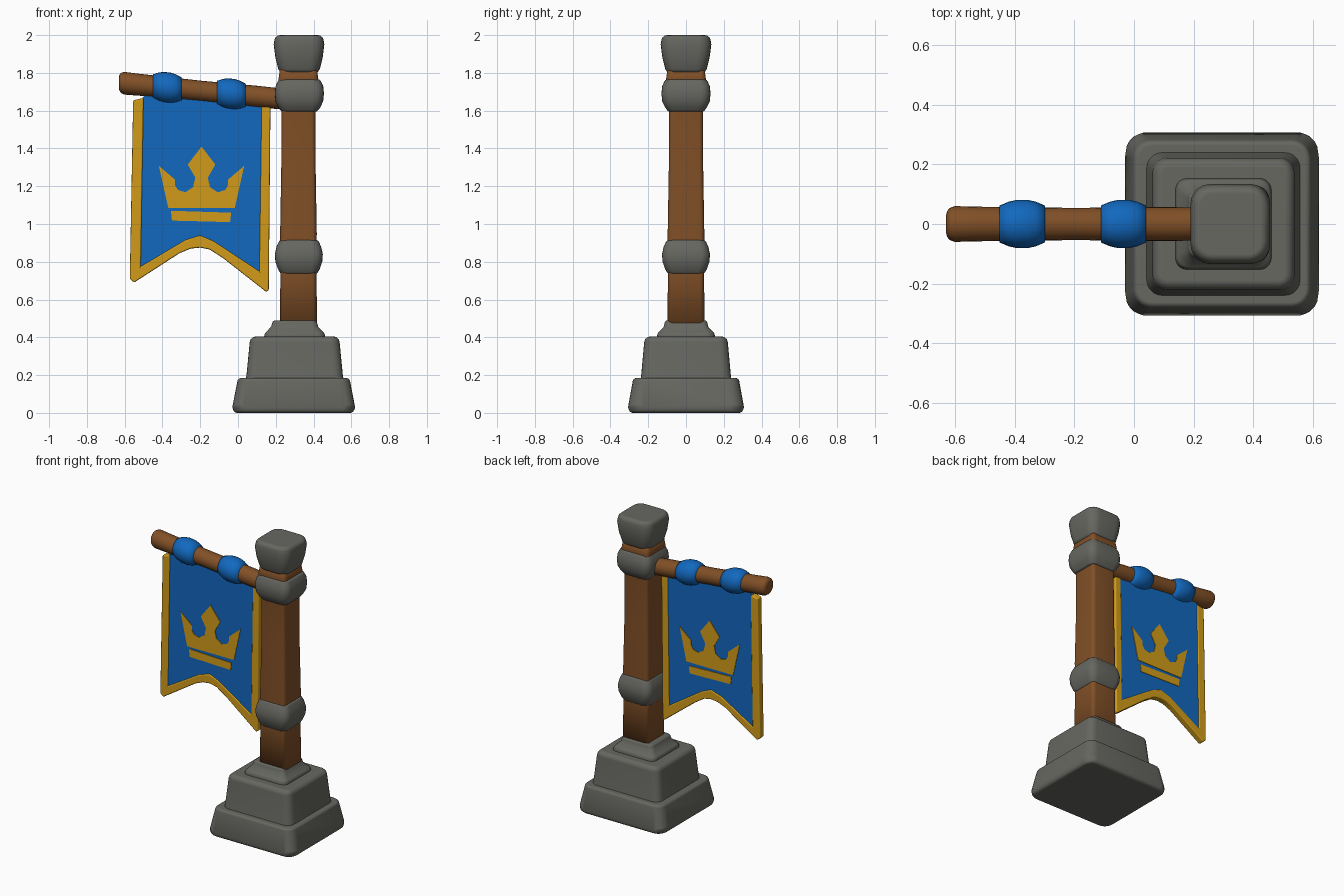
import bpy, bmesh, math

if "Cube" in bpy.data.objects:
    bpy.data.objects.remove(bpy.data.objects["Cube"])


def material(name, rgb):
    m = bpy.data.materials.new(name)
    m.use_nodes = True
    m.diffuse_color = (*rgb, 1)
    m.node_tree.nodes["Principled BSDF"].inputs["Base Color"].default_value = (*rgb, 1)
    return m


stone = material("grey stone", (0.135, 0.135, 0.12))
wood = material("brown wood", (0.22, 0.08, 0.02))
blue = material("blue cloth", (0.006, 0.14, 0.52))
gold = material("gold trim", (0.64, 0.33, 0.01))


def finish(name, bm, mat, bevel, smooth=True):
    bmesh.ops.recalc_face_normals(bm, faces=bm.faces)
    mesh = bpy.data.meshes.new(name)
    bm.to_mesh(mesh)
    bm.free()
    mesh.materials.append(mat)
    for p in mesh.polygons:
        p.use_smooth = smooth
    obj = bpy.data.objects.new(name, mesh)
    bpy.context.collection.objects.link(obj)
    if bevel:
        mod = obj.modifiers.new("soft edges", "BEVEL")
        mod.width = bevel
        mod.segments = 3
        mod.limit_method = "ANGLE"
        mod.angle_limit = math.radians(32)
        mod.harden_normals = True
    return obj


def loft(name, rings, mat, bevel):
    """Skin a closed solid over a list of point rings."""
    bm = bmesh.new()
    loops = [[bm.verts.new(p) for p in ring] for ring in rings]
    for a, b in zip(loops, loops[1:]):
        for i in range(len(a)):
            j = (i + 1) % len(a)
            bm.faces.new((a[i], a[j], b[j], b[i]))
    bm.faces.new(loops[0])
    bm.faces.new(loops[-1])
    return finish(name, bm, mat, bevel)


def square_ring(cx, z, hx, hy, r):
    """Square with rounded corners, lying flat at height z."""
    pts = []
    for k, (sx, sy) in enumerate(((1, 1), (-1, 1), (-1, -1), (1, -1))):
        for i in range(6):
            a = math.pi / 2 * (k + i / 5)
            pts.append((cx + sx * (hx - r) + r * math.cos(a),
                        sy * (hy - r) + r * math.sin(a), z))
    return pts


def square_part(name, cx, sections, mat, corner, bevel, depth=1.0):
    return loft(name, [square_ring(cx, z, h, h * depth, h * corner)
                       for z, h in sections], mat, bevel)


def round_part(name, sections, mat, bevel=0.0):
    """Round bar along x, sloping down towards the post."""
    rings = []
    for x, r in sections:
        cz = 1.745 - 0.1 * (x + 0.6)
        rings.append([(x, r * math.cos(t * math.tau / 24), cz + r * math.sin(t * math.tau / 24))
                      for t in range(24)])
    return loft(name, rings, mat, bevel)


def sheet(name, outline, half, mat, bevel=0.0):
    """Flat upright plate, centred on y = 0."""
    bm = bmesh.new()
    face = bm.faces.new([bm.verts.new((x, -half, z)) for x, z in outline])
    out = bmesh.ops.extrude_face_region(bm, geom=[face])
    for v in out["geom"]:
        if isinstance(v, bmesh.types.BMVert):
            v.co.y = half
    return finish(name, bm, mat, bevel, bool(bevel))


# Stepped stone foot
square_part("base_block", 0.295, [(0.0, 0.315), (0.03, 0.325), (0.185, 0.295)],
            stone, 0.2, 0.025, 0.945)
square_part("base_step", 0.3, [(0.14, 0.265), (0.2, 0.255), (0.405, 0.235)],
            stone, 0.2, 0.03, 0.93)
square_part("base_top", 0.3, [(0.36, 0.165), (0.42, 0.16), (0.455, 0.125), (0.49, 0.115)],
            stone, 0.25, 0.012, 0.95)

# Wooden post
square_part("post", 0.32, [(0.4, 0.1), (0.75, 0.095), (0.95, 0.097), (1.3, 0.091),
                           (1.6, 0.09), (1.77, 0.105), (1.84, 0.095)], wood, 0.25, 0)

# Stone collars and cap
square_part("lower_collar", 0.322, [(0.735, 0.095), (0.76, 0.11), (0.8, 0.124), (0.84, 0.127),
                                    (0.88, 0.118), (0.915, 0.102)], stone, 0.4, 0.01)
square_part("upper_collar", 0.325, [(1.595, 0.095), (1.62, 0.112), (1.65, 0.126), (1.69, 0.13),
                                    (1.73, 0.126), (1.765, 0.11)], stone, 0.4, 0.01)
square_part("cap", 0.323, [(1.795, 0.098), (1.82, 0.11), (1.88, 0.125), (1.95, 0.134),
                           (2.0, 0.126)], stone, 0.5, 0.025)

# Cross bar with cloth loops
round_part("cross_bar", [(-0.63, 0.052), (-0.6, 0.06), (-0.52, 0.058), (-0.2, 0.054),
                         (0.1, 0.057), (0.26, 0.055)], wood, 0.02)
for name, x in (("outer_loop", -0.375), ("inner_loop", -0.035)):
    round_part(name, [(x + d * 0.076, 0.082 - 0.02 * d * d)
                      for d in (-1, -0.6, -0.25, 0.25, 0.6, 1)], blue)

# Banner cloth and its gold border
outer = [(-0.555, 1.655), (-0.573, 0.71), (-0.55, 0.69), (-0.31, 0.845), (-0.25, 0.87),
         (-0.2, 0.875), (-0.15, 0.865), (-0.08, 0.82), (0.15, 0.64), (0.163, 0.65), (0.172, 1.635)]
inner = [(-0.5, 1.667), (-0.515, 0.775), (-0.28, 0.915), (-0.2, 0.94),
         (-0.13, 0.91), (0.113, 0.75), (0.125, 1.635)]
cx = -0.2
cloth = [(cx + (x - cx) * 0.97, z + 0.012) for x, z in outer[1:-1]]
sheet("banner_cloth", [(-0.52, 1.65), *cloth, (0.14, 1.62), (0.125, 1.66), (-0.47, 1.71)],
      0.017, blue)
sheet("banner_border", outer + inner[::-1], 0.023, gold, 0.008)

# Crown emblem, showing on both faces
half = [(0, 1.41), (0.073, 1.315), (0.033, 1.245), (0.045, 1.195), (0.085, 1.168),
        (0.125, 1.18), (0.14, 1.205), (0.14, 1.235), (0.226, 1.308), (0.176, 1.085)]
mid = -0.193
sheet("crown", [(mid + x, z) for x, z in half] + [(mid - x, z) for x, z in half[:0:-1]],
      0.021, gold)
sheet("crown_band", [(-0.355, 1.07), (-0.35, 1.018), (-0.042, 1.01), (-0.036, 1.06)], 0.021, gold)
